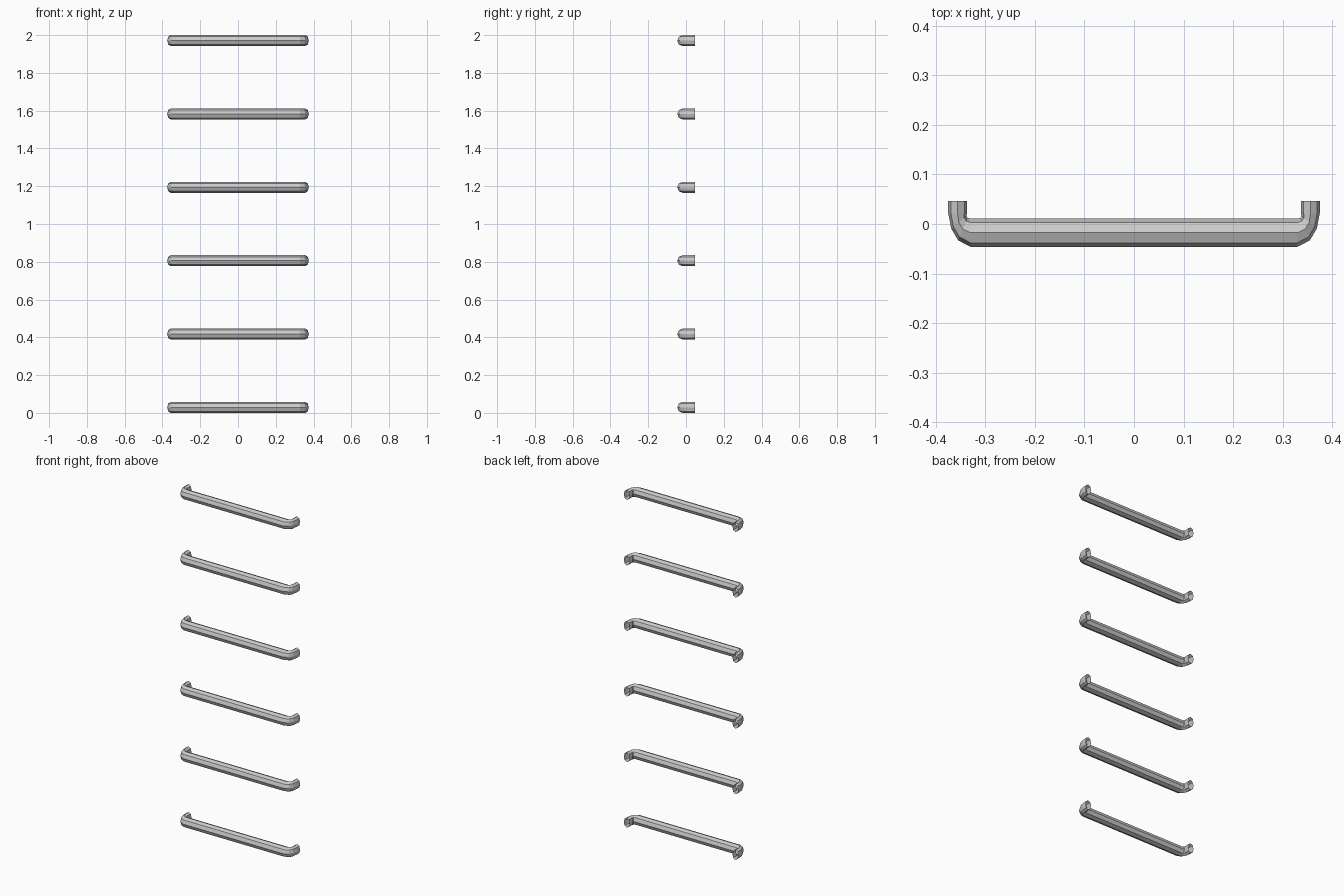
import bpy, bmesh
from math import cos, sin, pi

if "Cube" in bpy.data.objects:
    bpy.data.objects.remove(bpy.data.objects["Cube"])

SIDES, R, COUNT = 8, 0.029, 6

# Outer and inner outline points (x, y) of each cross-section, wall end to bar
HALF = [((0.375, 0.0465), (0.337, 0.0465)),
        ((0.375, 0.022), (0.337, 0.021)),
        ((0.369, -0.009), (0.3385, 0.016)),
        ((0.355, -0.033), (0.336, 0.0125)),
        ((0.329, -0.0465), (0.331, 0.0115))]
MIRRORED = [((-o[0], o[1]), (-i[0], i[1])) for o, i in reversed(HALF)]


def rung_mesh():
    bm = bmesh.new()
    rings = []
    for o, i in HALF + MIRRORED:
        ring = []
        for k in range(SIDES):
            a = 2 * pi * k / SIDES
            t = (1 + cos(a)) / 2
            ring.append(bm.verts.new((i[0] + (o[0] - i[0]) * t,
                                      i[1] + (o[1] - i[1]) * t, R * sin(a))))
        rings.append(ring)
    for a, b in zip(rings, rings[1:]):
        for k in range(SIDES):
            n = (k + 1) % SIDES
            bm.faces.new((a[k], a[n], b[n], b[k]))
    bmesh.ops.recalc_face_normals(bm, faces=bm.faces)
    # Flip if the skin of the bar faces inwards
    f = max(bm.faces, key=lambda f: f.calc_center_median().z)
    if f.normal.z < 0:
        bmesh.ops.reverse_faces(bm, faces=bm.faces)
    me = bpy.data.meshes.new("rung")
    bm.to_mesh(me)
    bm.free()
    return me


# Evenly spaced ladder rungs, open where they meet the wall
mesh = rung_mesh()
for n in range(COUNT):
    ob = bpy.data.objects.new(f"ladder_rung_{n + 1}", mesh)
    ob.location.z = R + n * (2 - 2 * R) / (COUNT - 1)
    bpy.context.collection.objects.link(ob)
